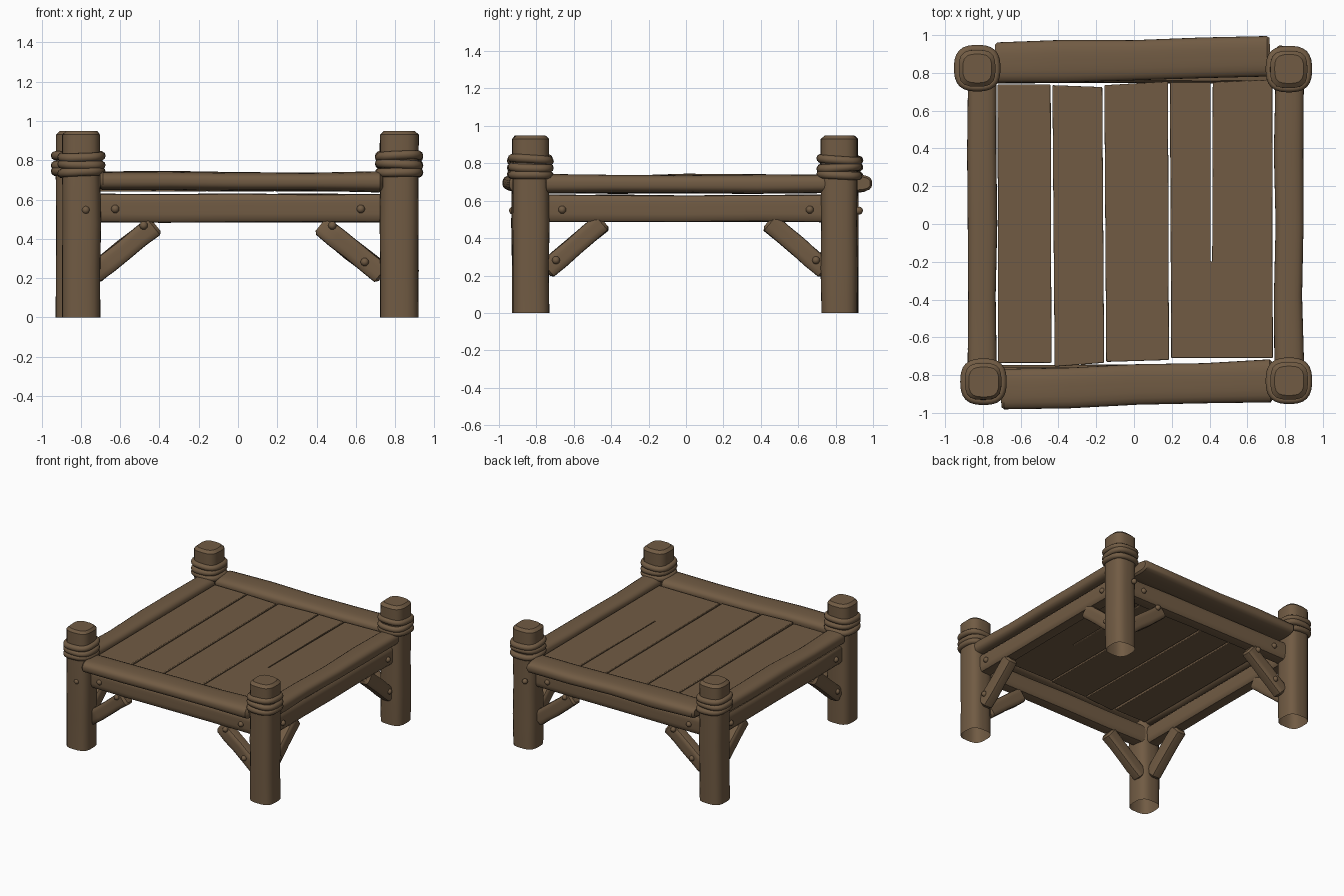
import bpy, bmesh, math, random
from mathutils import Vector, Matrix

random.seed(4)
if "Cube" in bpy.data.objects:
    bpy.data.objects.remove(bpy.data.objects["Cube"])

wood = bpy.data.materials.new("brown wood")
wood.use_nodes = True
COLOR = (0.165, 0.105, 0.057, 1)
wood.diffuse_color = COLOR
wood.node_tree.nodes["Principled BSDF"].inputs["Base Color"].default_value = COLOR
HALF_TURN = Matrix.Rotation(math.pi, 4, "Z")


def finish(name, bm, turn=False, angle=35):
    """Turn a bmesh into a shaded, coloured object."""
    if turn:
        bm.transform(HALF_TURN)
    bmesh.ops.recalc_face_normals(bm, faces=bm.faces)
    mesh = bpy.data.meshes.new(name)
    bm.to_mesh(mesh)
    bm.free()
    mesh.materials.append(wood)
    obj = bpy.data.objects.new(name, mesh)
    bpy.context.collection.objects.link(obj)
    bpy.ops.object.select_all(action="DESELECT")
    obj.select_set(True)
    bpy.context.view_layer.objects.active = obj
    bpy.ops.object.shade_smooth_by_angle(angle=math.radians(angle))
    return obj


def squircle(angle, power):
    """Radius of a rounded square of half width 1."""
    c, s = abs(math.cos(angle)), abs(math.sin(angle))
    return (c ** power + s ** power) ** (-1 / power)


def beam(name, a, b, width, height, power=4, wobble=0.004, chamfer=0.015,
         open_start=False, turn=False, sides=24):
    """Hewn timber from a to b with a rounded section and eased ends."""
    a, b = Vector(a), Vector(b)
    d = (b - a).normalized()
    side = d.cross(Vector((0, 0, 1)))
    side = side.normalized() if side.length > 0.1 else Vector((1, 0, 0))
    up = side.cross(d)
    length = (b - a).length
    e = chamfer / length
    stations = [(0, chamfer), (e, 0), (0.25, 0), (0.5, 0), (0.75, 0), (1 - e, 0), (1, chamfer)]
    if open_start:
        stations = [(0, 0)] + stations[2:]
    bm = bmesh.new()
    rings = []
    for t, inset in stations:
        jitter = [random.uniform(-wobble, wobble) for _ in range(3)]
        center = a + d * (t * length) + side * jitter[0] + up * jitter[1]
        ring = []
        for i in range(sides):
            ang = math.tau * (i + 0.5) / sides
            r = squircle(ang, power)
            u = math.cos(ang) * r * (width / 2 - inset + jitter[2])
            v = math.sin(ang) * r * (height / 2 - inset + jitter[2])
            ring.append(bm.verts.new(center + side * u + up * v))
        rings.append(ring)
    for lo, hi in zip(rings, rings[1:]):
        for i in range(sides):
            j = (i + 1) % sides
            bm.faces.new((lo[i], lo[j], hi[j], hi[i]))
    if not open_start:
        bm.faces.new(rings[0])
    bm.faces.new(rings[-1])
    return finish(name, bm, turn)


def rope_ring(name, x, y, z):
    """One slightly tilted rope coil hugging a post."""
    major, minor, n, m = 0.1, 0.023, 32, 10
    tilt_x, tilt_y = random.uniform(-0.07, 0.07), random.uniform(-0.07, 0.07)
    bm = bmesh.new()
    grid = []
    for i in range(n):
        a = math.tau * i / n
        row = []
        for k in range(m):
            p = math.tau * k / m
            r = major * squircle(a, 2.9) + minor * math.cos(p)
            px, py = r * math.cos(a), r * math.sin(a)
            row.append(bm.verts.new((x + px, y + py,
                       z + minor * math.sin(p) + px * tilt_x + py * tilt_y)))
        grid.append(row)
    for i in range(n):
        for k in range(m):
            i2, k2 = (i + 1) % n, (k + 1) % m
            bm.faces.new((grid[i][k], grid[i2][k], grid[i2][k2], grid[i][k2]))
    finish(name, bm, angle=80)


def bolt(name, location, turn=False):
    bm = bmesh.new()
    bmesh.ops.create_uvsphere(bm, u_segments=12, v_segments=8, radius=0.021,
                              matrix=Matrix.Translation(location))
    finish(name, bm, turn, 80)


def plank(name, outline):
    """Deck board extruded from its outline."""
    bm = bmesh.new()
    face = bm.faces.new([bm.verts.new((x, y, 0.64)) for x, y in outline])
    top = bmesh.ops.extrude_face_region(bm, geom=[face])["geom"]
    bmesh.ops.translate(bm, vec=(0, 0, 0.06),
                        verts=[v for v in top if isinstance(v, bmesh.types.BMVert)])
    obj = finish(name, bm)
    bevel = obj.modifiers.new("eased edges", "BEVEL")
    bevel.width = 0.005
    bevel.segments = 2


# Corner posts with three rope coils each
posts = {"front_right": (-0.797, -0.835), "front_left": (0.82, -0.83),
         "back_right": (-0.83, 0.825), "back_left": (0.82, 0.82)}
for label, (x, y) in posts.items():
    beam(label + "_post", (x, y, 0), (x, y, 0.95), 0.195, 0.195, power=3.2,
         wobble=0.002, chamfer=0.02, open_start=True)
    for i in range(3):
        rope_ring(f"{label}_rope_{i + 1}", x, y, 0.737 + 0.041 * i)

# Top rails around the deck
beam("front_rail", (-0.705, -0.876, 0.697), (0.735, -0.83, 0.692), 0.22, 0.1, power=3)
beam("back_rail", (-0.735, 0.853, 0.697), (0.72, 0.886, 0.69), 0.22, 0.1, power=3)
beam("right_rail", (-0.805, -0.76, 0.688), (-0.805, 0.76, 0.688), 0.15, 0.1, power=3)
beam("left_rail", (0.818, -0.76, 0.688), (0.822, 0.76, 0.688), 0.155, 0.1, power=3)

# Deck boards, the last one split part way along
plank("deck_plank_1", [(-0.72, -0.735), (-0.437, -0.735), (-0.441, 0.738), (-0.722, 0.738)])
plank("deck_plank_2", [(-0.42, -0.755), (-0.158, -0.735), (-0.168, 0.725), (-0.432, 0.735)])
plank("deck_plank_3", [(-0.147, -0.73), (0.185, -0.72), (0.18, 0.755), (-0.157, 0.735)])
plank("deck_plank_4", [(0.197, -0.71), (0.735, -0.71), (0.732, 0.765), (0.417, 0.752),
                       (0.414, -0.2), (0.406, -0.2), (0.406, 0.752), (0.19, 0.752)])

# Aprons, diagonal braces and bolts: front and left, repeated by a half turn
for turn, front, side in ((False, "front", "left"), (True, "back", "right")):
    beam(front + "_apron", (-0.76, -0.8, 0.556), (0.76, -0.8, 0.556), 0.11, 0.145,
         power=5, wobble=0.002, turn=turn)
    beam(side + "_apron", (0.805, -0.76, 0.558), (0.805, 0.76, 0.558), 0.11, 0.145,
         power=5, wobble=0.002, turn=turn)
    for s in (-1, 1):
        tag = "a" if s < 0 else "b"
        beam(f"{front}_brace_{tag}", (s * 0.42, -0.8, 0.472), (s * 0.74, -0.8, 0.215),
             0.09, 0.108, power=5, wobble=0.002, turn=turn)
        beam(f"{side}_brace_{tag}", (0.805, s * 0.44, 0.49), (0.805, s * 0.75, 0.225),
             0.09, 0.105, power=5, wobble=0.002, turn=turn)
        bolt(f"{front}_apron_bolt_{tag}", (s * 0.625, -0.855, 0.552), turn)
        bolt(f"{side}_apron_bolt_{tag}", (0.86, s * 0.662, 0.552), turn)
        bolt(f"{front}_brace_bolt_{tag}", (s * 0.48, -0.845, 0.468), turn)
        bolt(f"{side}_brace_bolt_{tag}", (0.85, s * 0.695, 0.282), turn)
    bolt(front + "_lower_brace_bolt", (0.645, -0.845, 0.282), turn)
    bolt(front + "_post_bolt", (-0.775, -0.925, 0.547), turn)
